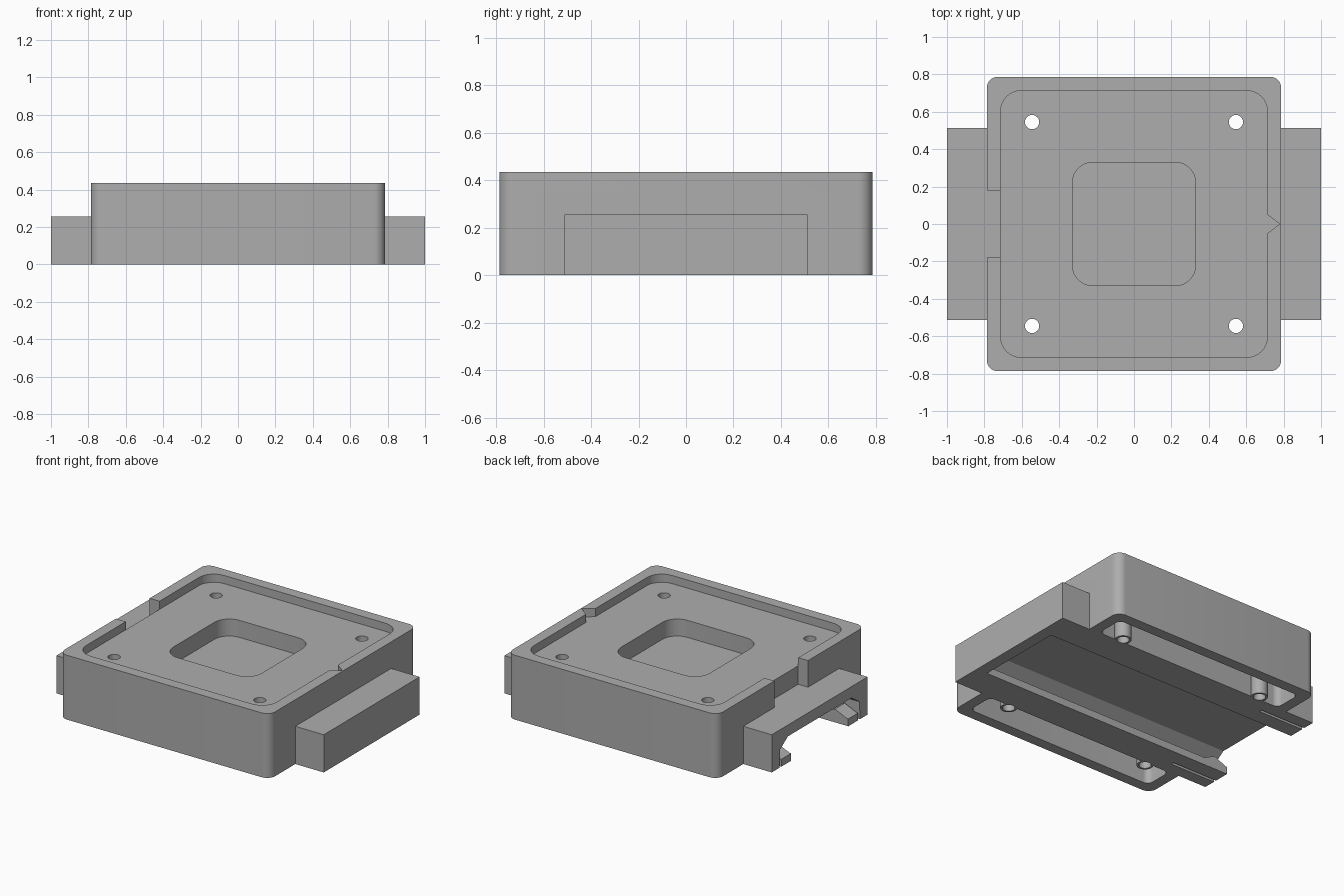
import bpy, bmesh
from math import sin, cos, pi, radians

cube = bpy.data.objects.get("Cube")
if cube:
    bpy.data.objects.remove(cube, do_unlink=True)

grey = bpy.data.materials.new("plain_grey")
grey.use_nodes = True
grey.diffuse_color = (0.42, 0.42, 0.42, 1)
bsdf = next(n for n in grey.node_tree.nodes if n.type == 'BSDF_PRINCIPLED')
bsdf.inputs["Base Color"].default_value = grey.diffuse_color


def prism(name, outline, low, high, axis='z'):
    """Extrude a closed outline along an axis."""
    place = {'z': lambda a, b, h: (a, b, h),
             'x': lambda a, b, h: (h, a, b),
             'y': lambda a, b, h: (a, h, b)}[axis]
    bm = bmesh.new()
    ends = [[bm.verts.new(place(a, b, h)) for a, b in outline] for h in (low, high)]
    bm.faces.new(ends[0])
    bm.faces.new(ends[1])
    n = len(outline)
    for i in range(n):
        j = (i + 1) % n
        bm.faces.new((ends[0][i], ends[0][j], ends[1][j], ends[1][i]))
    bmesh.ops.recalc_face_normals(bm, faces=bm.faces)
    mesh = bpy.data.meshes.new(name)
    bm.to_mesh(mesh)
    bm.free()
    mesh.materials.append(grey)
    obj = bpy.data.objects.new(name, mesh)
    bpy.context.collection.objects.link(obj)
    return obj


def rect(x0, x1, y0, y1, r=0.0, steps=8):
    """Rectangle outline with optionally rounded corners."""
    if r == 0:
        return [(x0, y0), (x1, y0), (x1, y1), (x0, y1)]
    centres = [(x1 - r, y1 - r), (x0 + r, y1 - r), (x0 + r, y0 + r), (x1 - r, y0 + r)]
    return [(cx + r * cos(pi / 2 * (k + i / steps)), cy + r * sin(pi / 2 * (k + i / steps)))
            for k, (cx, cy) in enumerate(centres) for i in range(steps + 1)]


def circle(x, y, r, n=32):
    return [(x + r * cos(2 * pi * i / n), y + r * sin(2 * pi * i / n)) for i in range(n)]


def combine(operation, tool):
    """Apply a boolean to the housing and discard the tool."""
    tool.hide_render = True
    mod = housing.modifiers.new(tool.name, 'BOOLEAN')
    mod.operation, mod.object, mod.solver = operation, tool, 'EXACT'
    bpy.context.view_layer.objects.active = housing
    bpy.ops.object.modifier_apply(modifier=mod.name)
    bpy.data.objects.remove(tool, do_unlink=True)


def cut(*args, **kw):
    combine('DIFFERENCE', prism(*args, **kw))


def join(*args, **kw):
    combine('UNION', prism(*args, **kw))


TOP, FLOOR, RAIL = 0.435, 0.38, 0.255
SIDES = (-1, 1)

# Main housing with the rail block through it
housing = prism("housing", rect(-0.787, 0.787, -0.787, 0.787, 0.06), 0, TOP)
join("rail_block", rect(-1, 1, -0.512, 0.512), 0, RAIL)

# Shallow top tray, centre well, cable gap and pointer mark
cut("tray", rect(-0.713, 0.713, -0.713, 0.713, 0.11), FLOOR, 0.6)
cut("centre_well", rect(-0.33, 0.33, -0.33, 0.33, 0.11), 0.265, 0.6)
cut("cable_gap", rect(-0.9, -0.713, -0.18, 0.18), RAIL, 0.6)
cut("pointer_mark", [(0.70, -0.06), (0.78, 0), (0.70, 0.06)], FLOOR, 0.6)

# Undercut slide channel, open at one end
half = [(0.305, -0.1), (0.305, 0.05), (0.425, 0.05), (0.425, 0.12), (0.34, 0.178)]
channel = half + [(-y, z) for y, z in reversed(half)]
cut("slide_channel", channel, -1.1, 0.92, axis='x')

# Underside pockets
for s in SIDES:
    y0, y1 = sorted((s * 0.52, s * 0.713))
    cut("pocket", rect(-0.713, 0.713, y0, y1, 0.04), -0.1, 0.30)

# Screw posts and through holes
for sx in SIDES:
    for sy in SIDES:
        join("screw_post", circle(sx * 0.545, sy * 0.545, 0.052), 0, 0.34)
        cut("screw_hole", circle(sx * 0.545, sy * 0.545, 0.038), -0.1, 0.6)

# Spring lips: relief slits and snap ridges at the open end
for s in SIDES:
    y0, y1 = sorted((s * 0.41, s * 0.43))
    cut("relief_slit", rect(-1.1, -0.66, y0, y1), -0.1, 0.06)
    y0, y1 = sorted((s * 0.305, s * 0.41))
    join("snap_ridge", [(-0.99, 0.03), (-0.99, 0.05), (-0.9, 0.09), (-0.82, 0.05), (-0.82, 0.03)],
         y0, y1, axis='y')

# Smooth rounded corners, crisp edges
bpy.ops.object.select_all(action='DESELECT')
housing.select_set(True)
bpy.context.view_layer.objects.active = housing
bpy.ops.object.shade_smooth_by_angle(angle=radians(30))
